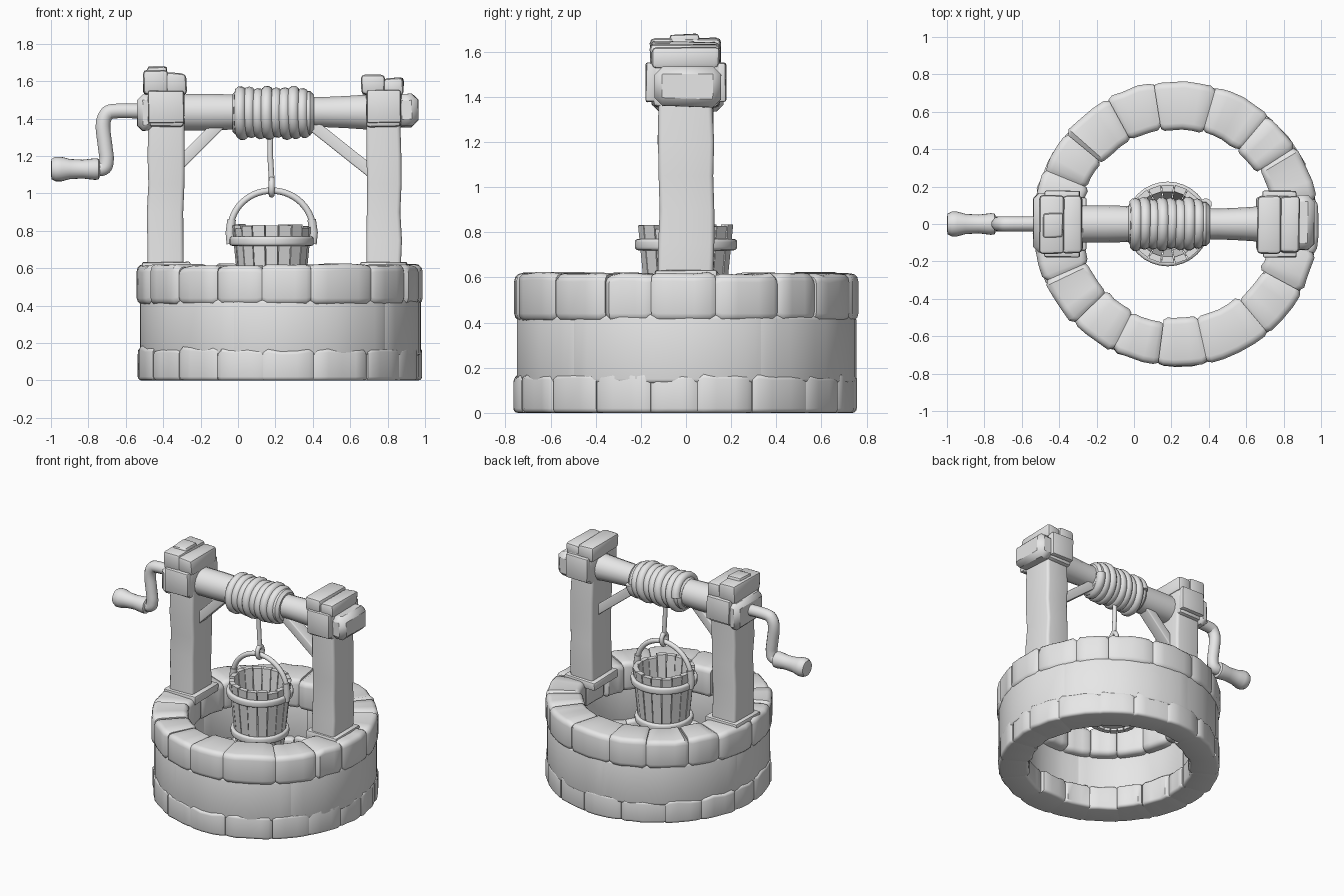
import bpy, bmesh, math, random
from math import sin, cos, pi, tau, radians
from mathutils import Vector

random.seed(4)
if "Cube" in bpy.data.objects:
    bpy.data.objects.remove(bpy.data.objects["Cube"])

grey = bpy.data.materials.new("plain grey")
grey.use_nodes = True
grey.diffuse_color = (0.8, 0.8, 0.8, 1)
grey.node_tree.nodes["Principled BSDF"].inputs["Base Color"].default_value = (0.8, 0.8, 0.8, 1)

CX = 0.225      # centre of the stone ring
BX = 0.18       # centre of the bucket


def jit(a):
    return random.uniform(-a, a)


def finish(name, bm, angle=40):
    bmesh.ops.recalc_face_normals(bm, faces=bm.faces)
    me = bpy.data.meshes.new(name)
    bm.to_mesh(me)
    bm.free()
    for p in me.polygons:
        p.use_smooth = True
    me.set_sharp_from_angle(angle=radians(angle))
    me.materials.append(grey)
    ob = bpy.data.objects.new(name, me)
    bpy.context.collection.objects.link(ob)
    return ob


def loft(bm, rings, caps=True, loop=False):
    """Skin a list of equal closed rings of points."""
    vs = [[bm.verts.new(p) for p in r] for r in rings]
    pairs = list(zip(vs, vs[1:])) + ([(vs[-1], vs[0])] if loop else [])
    for a, b in pairs:
        for i in range(len(a)):
            j = (i + 1) % len(a)
            bm.faces.new((a[i], a[j], b[j], b[i]))
    if caps and not loop:
        bm.faces.new(vs[0])
        bm.faces.new(vs[-1])


def lathe(name, profile, centre, axis="z", steps=32, loop=False, angle=40):
    """Turn (radius, height) points around a z or x axis."""
    bm = bmesh.new()
    rings = []
    for r, h in profile:
        ring = []
        for k in range(steps):
            c, s = r * cos(tau * k / steps), r * sin(tau * k / steps)
            ring.append(Vector((c, s, h) if axis == "z" else (h, c, s)) + Vector(centre))
        rings.append(ring)
    loft(bm, rings, loop=loop)
    return finish(name, bm, angle)


def box(name, x, y, z, bevel=0.015, rough=0.0, segs=2):
    bm = bmesh.new()
    bmesh.ops.create_cube(bm, size=1)
    for v in bm.verts:
        v.co = [(lo + hi) / 2 + c * (hi - lo) + jit(rough)
                for c, (lo, hi) in zip(v.co, (x, y, z))]
    bmesh.ops.bevel(bm, geom=bm.edges[:], offset=bevel, segments=segs,
                    profile=0.5, affect="EDGES")
    return finish(name, bm)


def tube(name, pts, radius, closed=False):
    cu = bpy.data.curves.new(name, "CURVE")
    cu.dimensions = "3D"
    cu.bevel_depth = radius
    cu.bevel_resolution = 3
    cu.use_fill_caps = True
    sp = cu.splines.new("POLY")
    sp.points.add(len(pts) - 1)
    for q, p in zip(sp.points, pts):
        q.co = (*p, 1)
    sp.use_cyclic_u = closed
    tmp = bpy.data.objects.new(name + "_path", cu)
    bpy.context.collection.objects.link(tmp)
    bpy.context.view_layer.update()
    me = bpy.data.meshes.new_from_object(tmp.evaluated_get(bpy.context.evaluated_depsgraph_get()))
    bpy.data.objects.remove(tmp)
    bm = bmesh.new()
    bm.from_mesh(me)
    bmesh.ops.remove_doubles(bm, verts=bm.verts, dist=0.0001)
    return finish(name, bm, 60)


def smooth_path(pts, n=8):
    """Catmull-Rom points through a short path."""
    p = [Vector(v) for v in pts]
    p = [2 * p[0] - p[1]] + p + [2 * p[-1] - p[-2]]
    out = []
    for a, b, c, d in zip(p, p[1:], p[2:], p[3:]):
        for k in range(n):
            t = k / n
            out.append(0.5 * (2 * b + (c - a) * t + (2 * a - 5 * b + 4 * c - d) * t * t
                              + (3 * b - a - 3 * c + d) * t ** 3))
    return out + [p[-2]]


def section(r0, r1, z0, z1, c):
    """Rounded rectangle in (radius, height)."""
    pts = []
    for (r, z), a0 in zip(((r1 - c, z1 - c), (r0 + c, z1 - c), (r0 + c, z0 + c), (r1 - c, z0 + c)),
                          (0, pi / 2, pi, 3 * pi / 2)):
        pts += [(r + c * cos(a0 + k * pi / 6), z + c * sin(a0 + k * pi / 6)) for k in range(4)]
    return pts


def course(name, count, r0, r1, z0, z1, c, rough, start=0.0, shrink=0.9):
    """One ring of worn curved stones."""
    cuts = [start + tau * (k + jit(0.17)) / count for k in range(count)]
    cuts.append(cuts[0] + tau)
    bm = bmesh.new()
    for a, b in zip(cuts, cuts[1:]):
        top = z1 - abs(jit(rough))
        ri, ro = r0 + jit(rough), r1 - abs(jit(rough)) * 0.7
        n = max(3, int((b - a) / 0.1))
        angs = [a, a + 0.035] + [a + (b - a) * k / n for k in range(1, n)] + [b - 0.035, b]
        rings = []
        for i, t in enumerate(angs):
            s = shrink if i in (0, len(angs) - 1) else 1
            d, e = jit(rough * 0.4), jit(rough * 0.4)
            mr, mz = (ri + ro) / 2, (z0 + top) / 2
            ring = []
            for r, z in section(ri, ro, z0, top, c):
                r = mr + (r - mr) * s + (d if r > mr else e) * 0.7
                zz = mz + (z - mz) * s + (e if z > mz else 0)
                if z0 == 0 and z < mz:
                    zz = z
                ring.append((CX + r * cos(t), r * sin(t), zz))
            rings.append(ring)
        loft(bm, rings)
    finish(name, bm, 45)


# Stone ring: hidden core plus three courses
lathe("stone_core", [(0.6, 0.03), (0.725, 0.03), (0.725, 0.57), (0.6, 0.57)], (CX, 0, 0),
      steps=48, loop=True)
course("base_stones", 18, 0.55, 0.765, 0.0, 0.18, 0.02, 0.02, 0.1)
course("wall_stones", 5, 0.58, 0.755, 0.13, 0.44, 0.02, 0.008, 0.42, 0.97)
course("rim_stones", 17, 0.515, 0.768, 0.405, 0.625, 0.035, 0.014, -0.18)


# Posts with saddles, side plates, caps and footing slabs
def post(side, x0, x1, top):
    bm = bmesh.new()
    rings = []
    for z in (0.58, 0.75, 0.9, 1.05, 1.2, 1.4):
        ring = []
        for u, v in section(x0 + jit(0.006), x1 + jit(0.006), -0.12 + jit(0.006), 0.12 + jit(0.006), 0.02):
            ring.append((u, v, z))
        rings.append(ring)
    loft(bm, rings)
    finish(side + "_post", bm, 35)
    box(side + "_footing", (x0 - 0.03, x1 + 0.03), (-0.14, 0.14), (0.57, 0.632), 0.01, 0.004)
    box(side + "_saddle", (x0, x1), (-0.15, 0.15), (1.355, 1.56), 0.02, 0.004)
    mid = x0 + (x1 - x0) * 0.55
    box(side + "_cap_outer", (x0 - 0.025, mid), (-0.158, 0.152), (1.525, top), 0.022, 0.005)
    box(side + "_cap_inner", (mid - 0.01, x1 + 0.012), (-0.152, 0.15), (1.525, top - 0.015), 0.022, 0.006)
    for tag, s in (("front", -1), ("back", 1)):
        box(f"{side}_{tag}_plate", (x0 + 0.003, x1 - 0.003), sorted((s * 0.13, s * 0.177)),
            (1.378, 1.55), 0.009, 0.003)


post("right", -0.482, -0.287, 1.66)
post("left", 0.685, 0.872, 1.635)
box("right_cap_chip", (-0.49, -0.38), (-0.07, 0.06), (1.63, 1.675), 0.012, 0.008)

# Winding beam and its square ends
lathe("winding_beam", [(0.1, -0.4), (0.1, -0.15), (0.092, 0.1), (0.082, 0.45), (0.088, 0.58), (0.1, 0.75)],
      (0, 0, 1.435), "x", 14)
box("right_beam_end", (-0.54, -0.45), (-0.155, 0.165), (1.335, 1.53), 0.03, 0.006, 1)
box("left_beam_end", (0.84, 0.968), (-0.14, 0.155), (1.355, 1.535), 0.035, 0.008, 1)

# Diagonal braces
for side, x0, x1, z0 in (("right", -0.32, -0.09, 1.15), ("left", 0.72, 0.38, 1.11)):
    bm = bmesh.new()
    mid = Vector((x0, 0, z0)), Vector((x1, 0, 1.38))
    across = (mid[1] - mid[0]).cross(Vector((0, 1, 0))).normalized()
    loft(bm, [[m + across * u + Vector((0, v, 0)) for u, v in section(-0.032, 0.032, -0.045, 0.045, 0.008)]
              for m in mid])
    finish(side + "_brace", bm)

# Rope wound on the beam, then hanging
turns, per = 8, 24
coil = []
for k in range(turns * per + 1):
    a = tau * k / per
    r = 0.108 + 0.007 * sin(a * 0.37)
    coil.append((-0.005 + 0.38 * k / (turns * per) + 0.012 * sin(a + 1), r * cos(a), 1.43 + r * sin(a)))
tube("rope_coil", coil, 0.032)
lathe("rope_filling", [(0.1, -0.03), (0.118, -0.01), (0.118, 0.385), (0.1, 0.405)], (0, 0, 1.43), "x", 24)
tube("hanging_rope", smooth_path([(0.175, 0, 1.34), (0.172, 0, 1.22), (0.18, 0, 1.07)]), 0.016)
tube("rope_loop", [(BX, 0.03 * cos(tau * k / 16), 1.035 + 0.042 * sin(tau * k / 16))
                   for k in range(16)], 0.016, True)

# Crank and turned grip
tube("crank", smooth_path([(-0.5, 0, 1.44), (-0.66, 0, 1.44), (-0.705, 0, 1.42), (-0.722, 0, 1.36),
                           (-0.71, 0, 1.25), (-0.703, 0, 1.18), (-0.72, 0, 1.135), (-0.8, 0, 1.13)], 6), 0.041)
lathe("crank_grip", [(0.035, -1.0), (0.055, -0.996), (0.066, -0.975), (0.066, -0.945), (0.054, -0.9),
                     (0.05, -0.83), (0.058, -0.765), (0.055, -0.745), (0.03, -0.735)],
      (0, 0, 1.13), "x", 20, angle=50)


# Bucket of tapered staves, with hoops, floor and handle
def bucket_radius(z):
    return 0.168 + (z - 0.38) * 0.1


staves = 18
bm = bmesh.new()
for k in range(staves):
    a0, a1 = tau * (k + 0.04) / staves, tau * (k + 0.96) / staves
    off = jit(0.004)
    rings = []
    for z in (0.38, 0.825 + jit(0.012)):
        r = bucket_radius(z) + off
        rings.append([(BX + q * cos(a), q * sin(a), z)
                      for q, a in ((r, a0), (r, a1), (r - 0.035, a1), (r - 0.035, a0))])
    loft(bm, rings)
finish("bucket_staves", bm, 20)
lathe("bucket_floor", [(0.155, 0.4), (0.155, 0.43)], (BX, 0, 0))
for name, z in (("upper_hoop", 0.745), ("lower_hoop", 0.46)):
    r = bucket_radius(z)
    lathe(name, section(r - 0.01, r + 0.022, z - 0.025, z + 0.025, 0.014), (BX, 0, 0), loop=True)
tube("bucket_handle", [(BX + 0.222 * cos(a), 0, 0.8 + 0.215 * sin(a))
                       for a in (pi * k / 28 for k in range(29))], 0.018)
for side, s in (("right", -1), ("left", 1)):
    tube(side + "_handle_ear", [(BX + s * 0.218, 0, 0.73), (BX + s * 0.224, 0, 0.79),
                                (BX + s * 0.214, 0, 0.86)], 0.024)
